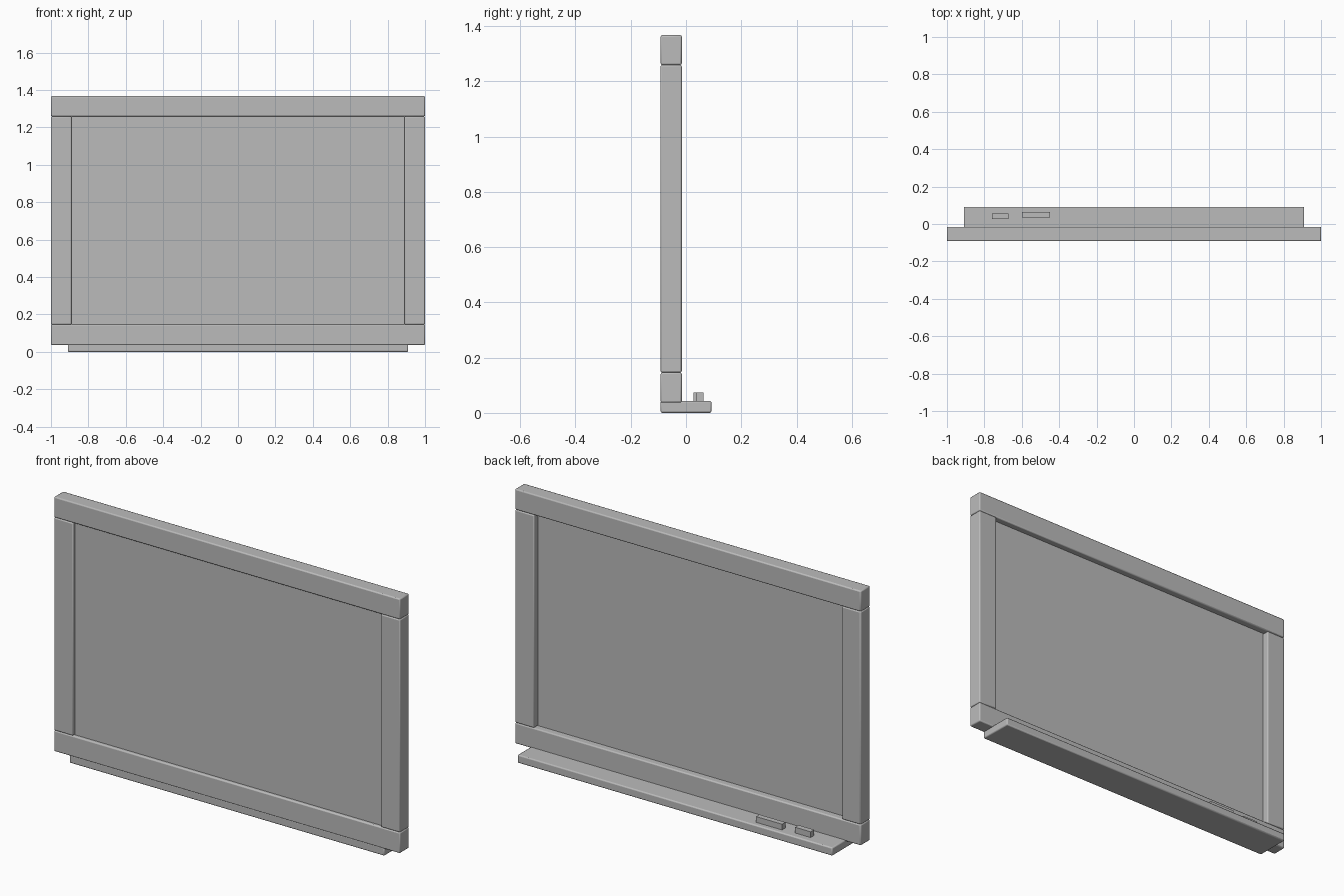
import bpy

cube = bpy.data.objects.get("Cube")
if cube:
    bpy.data.objects.remove(cube, do_unlink=True)

grey = bpy.data.materials.new("plain grey")
grey.use_nodes = True
colour = (0.5, 0.5, 0.5, 1)
grey.diffuse_color = colour
grey.node_tree.nodes["Principled BSDF"].inputs["Base Color"].default_value = colour


def box(name, x, y, z, bevel=0.006):
    """Box between (low, high) limits on each axis, with softened edges."""
    limits = (x, y, z)
    bpy.ops.mesh.primitive_cube_add(size=1, location=[(a + b) / 2 for a, b in limits])
    obj = bpy.context.object
    obj.name = name
    obj.scale = [b - a for a, b in limits]
    bpy.ops.object.transform_apply(location=False, rotation=False, scale=True)
    obj.data.materials.append(grey)
    if bevel:
        mod = obj.modifiers.new("soft edges", "BEVEL")
        mod.width = bevel
        mod.segments = 2
        bpy.ops.object.shade_smooth_by_angle()
    return obj


FRONT, BACK = -0.092, -0.015      # frame depth
LOW, HIGH = 0.146, 1.259          # where rails meet the stiles
INNER = 0.89                      # inner edge of the stiles

# Frame
box("top_rail", (-1, 1), (FRONT, BACK), (HIGH, 1.367))
box("bottom_rail", (-1, 1), (FRONT, BACK), (0.037, LOW))
box("right_stile", (-1, -INNER), (FRONT, BACK), (LOW, HIGH))
box("left_stile", (INNER, 1), (FRONT, BACK), (LOW, HIGH))

# Writing surface, recessed from both faces of the frame
box("board_panel", (-INNER, INNER), (-0.075, -0.05), (LOW, HIGH), 0)

# Tray along the back with two small items resting on it
box("tray", (-0.91, 0.91), (FRONT, 0.092), (0, 0.043))
box("small_block", (-0.76, -0.67), (0.027, 0.056), (0.04, 0.073), 0)
box("long_block", (-0.6, -0.45), (0.036, 0.064), (0.04, 0.073), 0)
